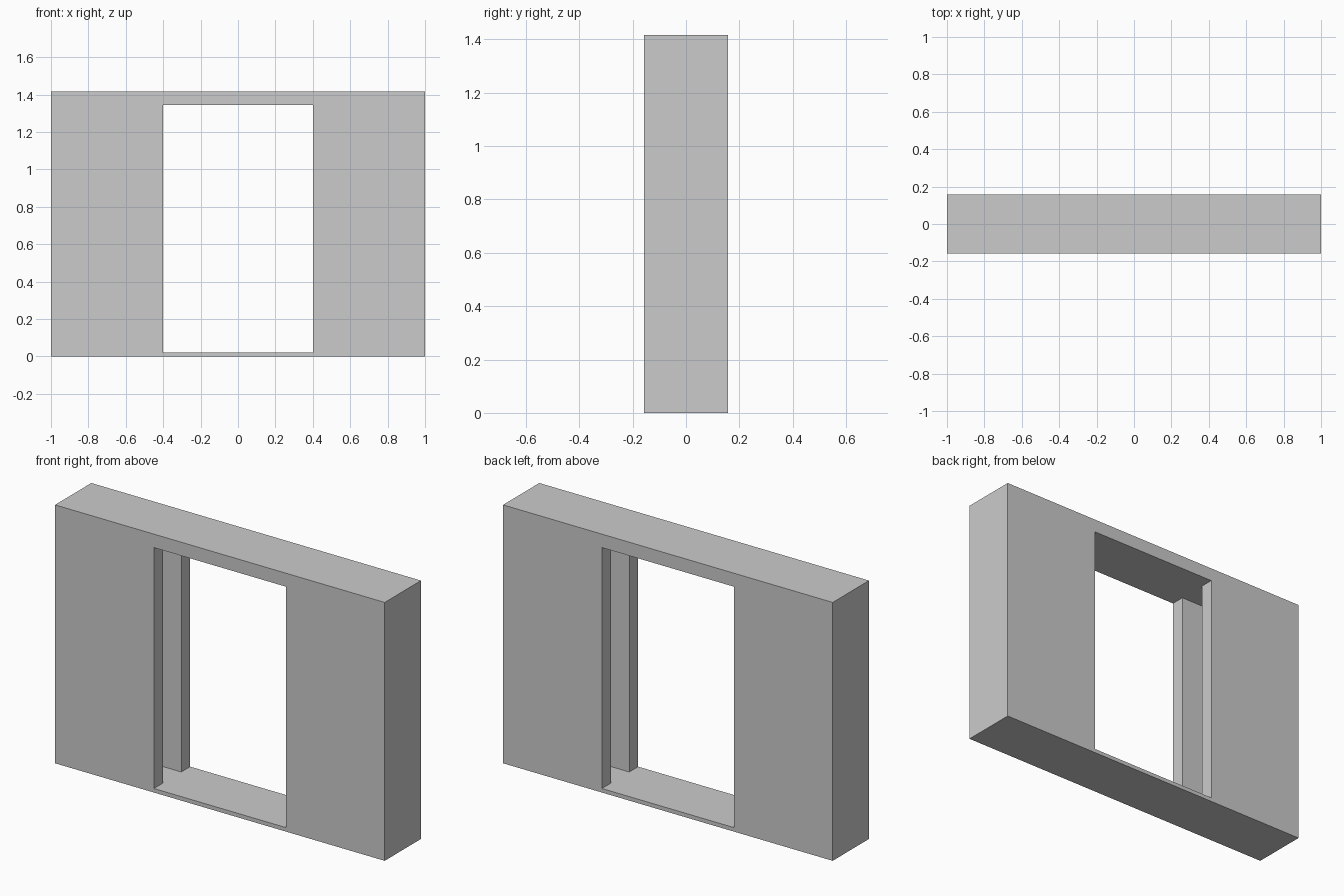
import bpy, bmesh

if "Cube" in bpy.data.objects:
    bpy.data.objects.remove(bpy.data.objects["Cube"])

W, D, H = 1.0, 0.157, 1.417         # half width, half depth, height
OPEN, SILL, HEAD = 0.4, 0.022, 1.343  # doorway half width, bottom, top
SLOT, POCKET = 0.08, 0.82           # door slot half thickness, pocket end


def prism(name, outline, z0, z1):
    """Extrude a plan outline between two heights."""
    bm = bmesh.new()
    face = bm.faces.new([bm.verts.new((x, y, z0)) for x, y in outline])
    ext = bmesh.ops.extrude_face_region(bm, geom=[face])
    verts = [v for v in ext["geom"] if isinstance(v, bmesh.types.BMVert)]
    bmesh.ops.translate(bm, vec=(0, 0, z1 - z0), verts=verts)
    bmesh.ops.recalc_face_normals(bm, faces=bm.faces)
    mesh = bpy.data.meshes.new(name)
    bm.to_mesh(mesh)
    bm.free()
    obj = bpy.data.objects.new(name, mesh)
    bpy.context.collection.objects.link(obj)
    return obj


# Solid wall block
wall = prism("pocket_door_wall", [(-W, -D), (W, -D), (W, D), (-W, D)], 0, H)

# Cross-shaped cutter: doorway through the wall plus a door pocket each side
quarter = [(POCKET, 0), (POCKET, SLOT), (OPEN, SLOT), (OPEN, D + 0.1)]
half = quarter[1:] + [(-x, y) for x, y in reversed(quarter[1:])]
cross = half + [(-x, -y) for x, y in half]
cutter = prism("doorway_cutter", cross, SILL, HEAD)
cutter.hide_render = True

cut = wall.modifiers.new("doorway", 'BOOLEAN')
cut.operation = 'DIFFERENCE'
cut.solver = 'EXACT'
cut.object = cutter

# Apply the cut and drop the helper
bpy.context.view_layer.objects.active = wall
wall.select_set(True)
bpy.ops.object.modifier_apply(modifier=cut.name)
bpy.data.objects.remove(cutter)
